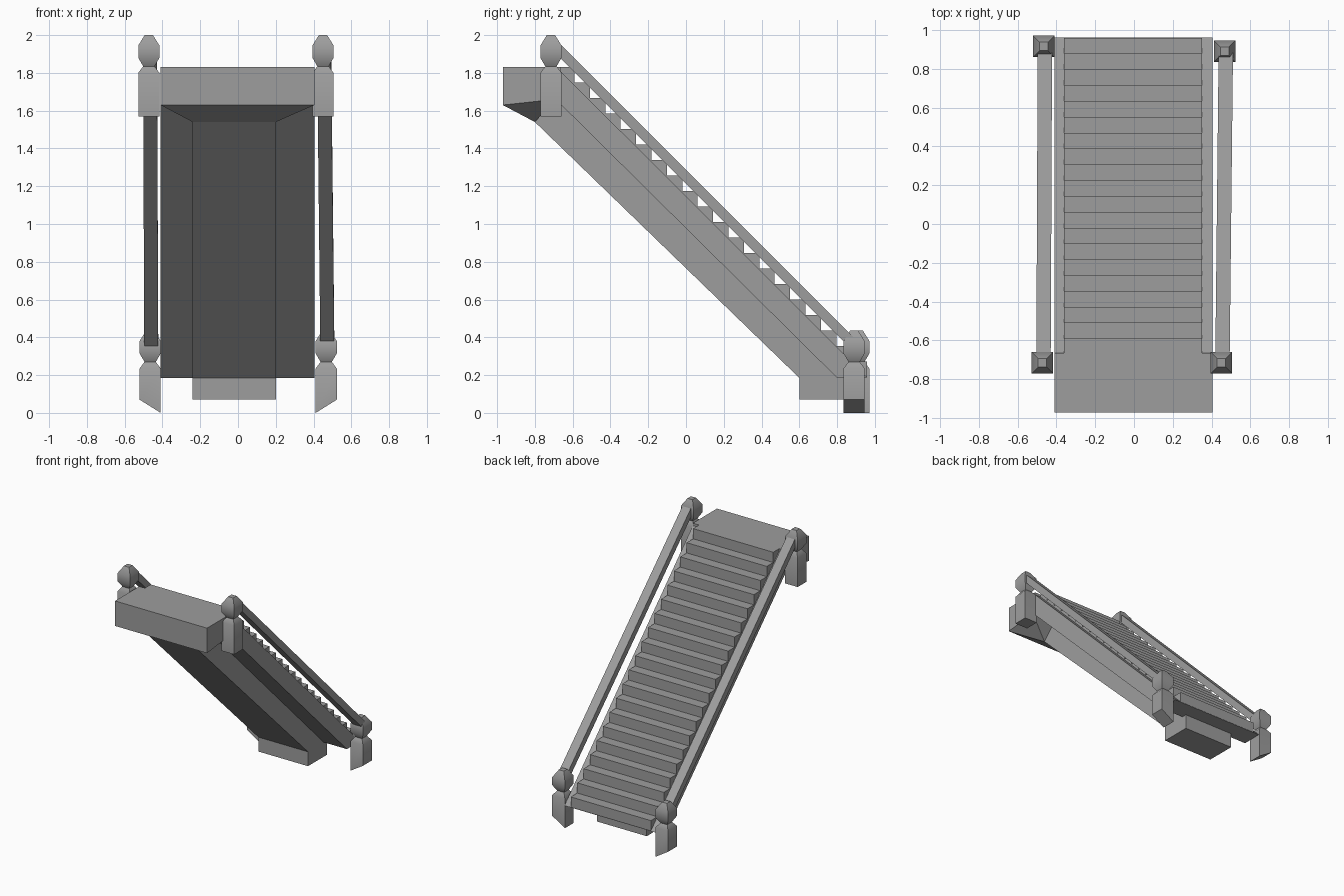
import bpy, bmesh, math

cube = bpy.data.objects.get("Cube")
if cube:
    bpy.data.objects.remove(cube, do_unlink=True)

GREY = (0.34, 0.34, 0.34, 1)
mat = bpy.data.materials.new("plain grey")
mat.use_nodes = True
mat.diffuse_color = GREY
mat.node_tree.nodes["Principled BSDF"].inputs["Base Color"].default_value = GREY


def make(name, verts, faces, smooth=False):
    bm = bmesh.new()
    vs = [bm.verts.new(v) for v in verts]
    for f in faces:
        bm.faces.new([vs[i] for i in f])
    bmesh.ops.recalc_face_normals(bm, faces=bm.faces)
    me = bpy.data.meshes.new(name)
    bm.to_mesh(me)
    bm.free()
    me.materials.append(mat)
    ob = bpy.data.objects.new(name, me)
    bpy.context.collection.objects.link(ob)
    if smooth:
        bpy.ops.object.select_all(action='DESELECT')
        ob.select_set(True)
        bpy.context.view_layer.objects.active = ob
        bpy.ops.object.shade_smooth_by_angle(angle=math.radians(50))


def loft(name, rings, smooth=False):
    """Skin matching rings of points and cap both ends."""
    n = len(rings[0])
    faces = [tuple(range(n)), tuple(range((len(rings) - 1) * n, len(rings) * n))]
    for r in range(len(rings) - 1):
        for i in range(n):
            j = (i + 1) % n
            faces.append((r * n + i, r * n + j, (r + 1) * n + j, (r + 1) * n + i))
    make(name, [p for ring in rings for p in ring], faces, smooth)


def extrude_profile(name, profile, x0, x1):
    """Extrude a (y, z) outline across x."""
    loft(name, [[(x, y, z) for y, z in profile] for x in (x0, x1)])


# Landing and sloping stringers
LEFT, RIGHT = 0.405, -0.41
BEAM_LEFT, BEAM_RIGHT = 0.2, -0.24
extrude_profile("landing_and_stringers",
                [(-0.97, 1.83), (-0.665, 1.83), (-0.665, 1.81), (0.96, 0.188),
                 (0.8, 0.185), (-0.69, 1.66), (-0.97, 1.63)], RIGHT, LEFT)

# Flight of steps
STEPS, GOING, RISE = 19, 0.0815, 0.082
outline = [(-0.665, 1.7), (-0.665, 1.83)]
for i in range(STEPS + 1):
    y, z = -0.59 + i * GOING, 1.83 - i * RISE
    outline += [(y, z), (y, z - RISE)]
outline[-1] = (outline[-1][0], 0.187)
outline.append((0.82, 0.187))
extrude_profile("steps", outline, -0.36, 0.35)

# Narrow straight-sided beam below the flight, ending in a foot block
extrude_profile("support_beam",
                [(-0.8, 1.54), (0.6, 0.185), (0.6, 0.07), (0.84, 0.07),
                 (0.84, 0.22), (-0.69, 1.7)], BEAM_RIGHT, BEAM_LEFT)

# Taper between landing and beam
verts = []
for xw, xn in ((RIGHT, BEAM_RIGHT), (LEFT, BEAM_LEFT)):
    verts += [(xw, -0.97, 1.63), (xw, -0.69, 1.66), (xn, -0.8, 1.54)]
make("landing_taper", verts,
     [(0, 3, 5, 2), (0, 2, 1), (3, 4, 5), (2, 5, 4, 1), (0, 1, 4, 3)])


def square(x, y, z, h, slant=0.0):
    return [(x + sx * h, y + sy * h, z + slant * sx)
            for sx, sy in ((-1, -1), (1, -1), (1, 1), (-1, 1))]


def post(name, x, y, bottom, top, slant):
    """Square newel post with a pinched neck and a tapered cap."""
    rings = [square(x, y, bottom, 0.056, slant)]
    for drop, half in ((0.2, 0.056), (0.165, 0.03), (0.12, 0.056), (0.055, 0.056), (0, 0.022)):
        rings.append(square(x, y, top - drop, half))
    loft(name, rings, smooth=True)


# Posts and handrails on both sides
for side, s, top_x, low_x, low_y in (("left", 1, 0.45, 0.467, 0.89),
                                     ("right", -1, -0.472, -0.465, 0.915)):
    post(side + "_upper_post", top_x, -0.715, 1.57, 2.0, 0)
    post(side + "_lower_post", low_x, low_y, 0.035, 0.435, 0.035 * s)
    ends = []
    for x, y in ((top_x, -0.675), (low_x, low_y)):
        z = 1.925 - (y + 0.675)
        ends.append([(x + 0.006 + dx, y, z + dz) for dx, dz in
                     ((-0.037, -0.036), (0.037, -0.036), (0.037, 0.036), (-0.037, 0.036))])
    loft(side + "_handrail", ends)
